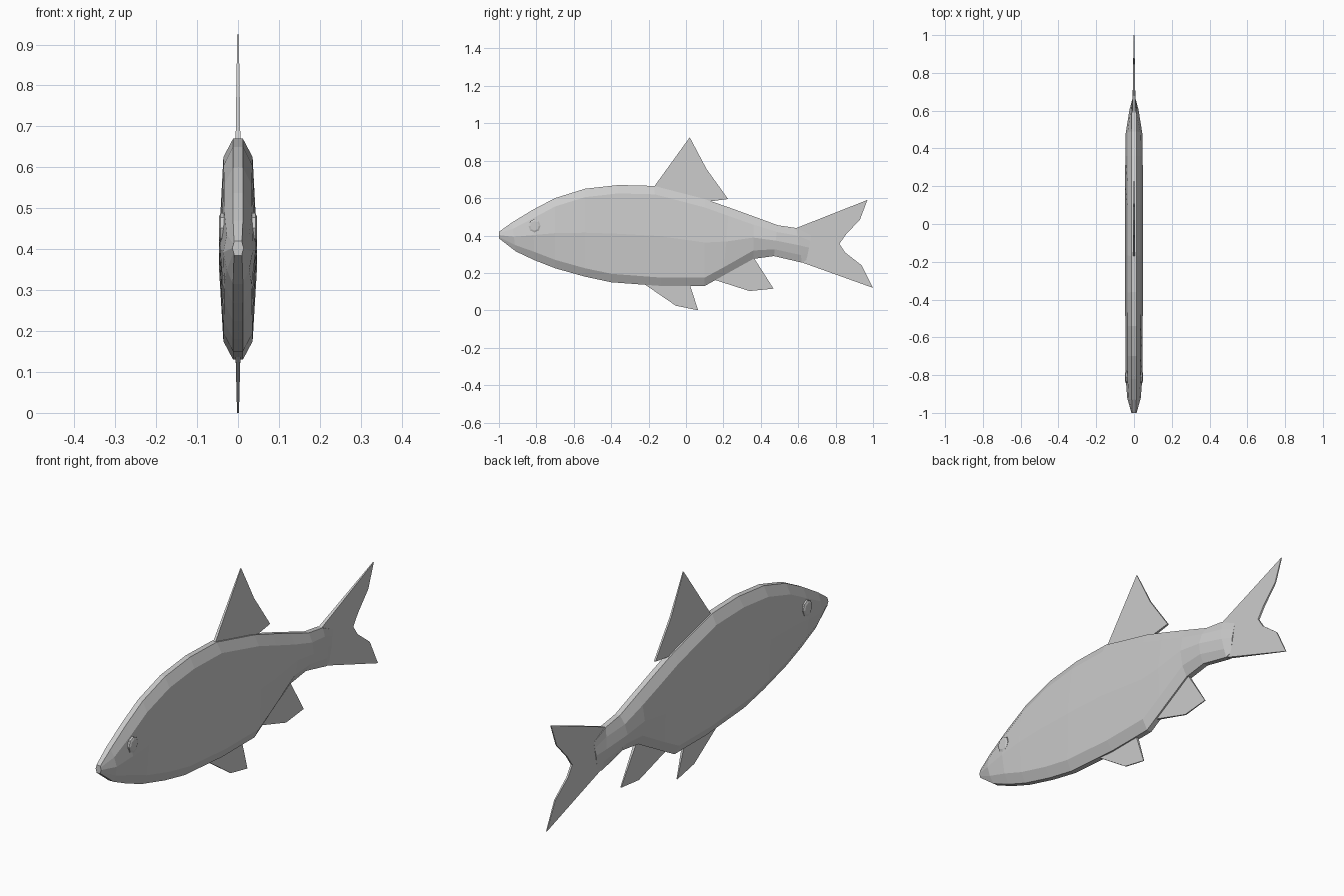
import bpy, bmesh
from math import cos, sin, tau


def finish(name, bm):
    bmesh.ops.recalc_face_normals(bm, faces=bm.faces)
    mesh = bpy.data.meshes.new(name)
    bm.to_mesh(mesh)
    bm.free()
    obj = bpy.data.objects.new(name, mesh)
    bpy.context.collection.objects.link(obj)
    return obj


def loft(name, rings):
    bm = bmesh.new()
    rows = [[bm.verts.new(p) for p in ring] for ring in rings]
    n = len(rows[0])
    for a, b in zip(rows, rows[1:]):
        for i in range(n):
            j = (i + 1) % n
            bm.faces.new((a[i], a[j], b[j], b[i]))
    bm.faces.new(rows[0])
    bm.faces.new(rows[-1])
    return finish(name, bm)


# Body: ten-sided chamfered sections (top y, top z, bottom y, bottom z, half width)
stations = [
    (-1.00, .420, -1.00, .385, .014),
    (-.93, .470, -.91, .315, .036),
    (-.82, .537, -.81, .268, .044),
    (-.70, .600, -.70, .225, .045),
    (-.54, .650, -.54, .180, .046),
    (-.36, .670, -.40, .150, .047),
    (-.17, .665, -.13, .130, .047),
    (.10, .595, .10, .130, .047),
    (.23, .550, .20, .186, .047),
    (.36, .503, .36, .275, .046),
    (.49, .455, .47, .290, .044),
    (.59, .440, .62, .255, .024),
    (.67, .400, .645, .270, .010),
]


def section(yt, zt, yb, zb, w):
    h = zt - zb
    f = min(.045, h * .22) / h          # chamfer height as a fraction
    flat = min(.012, w * .7)
    side = [(flat, 0), (w * .76, f), (w, .5), (w * .76, 1 - f), (flat, 1)]
    pts = side + [(-x, t) for x, t in reversed(side)]
    return [(x, yb + (yt - yb) * t, zb + h * t) for x, t in pts]


loft("body", [section(*s) for s in stations])


# Fins: thin plates tapering to the tips (y, z, half thickness)
def fin(name, outline):
    loft(name, [[(s * t, y, z) for y, z, t in outline] for s in (-1, 1)])


fin("dorsal_fin", [(-.175, .655, .006), (.02, .925, .002), (.11, .755, .004),
                   (.225, .595, .004), (.11, .58, .006), (-.05, .60, .006)])
fin("tail_fin", [(.55, .42, .009), (.59, .44, .008), (.97, .59, .002), (.93, .485, .003),
                 (.855, .405, .004), (.82, .355, .004), (.85, .31, .004),
                 (.94, .24, .003), (1.0, .12, .002), (.62, .256, .008), (.55, .29, .009)])
fin("pelvic_fin", [(-.23, .145, .006), (-.055, .025, .003), (.065, .0, .002),
                   (.02, .14, .006)])
fin("anal_fin", [(.13, .17, .006), (.34, .103, .003), (.468, .116, .002),
                 (.36, .285, .006), (.25, .25, .006)])

# Eyes: small faceted domes on both sides of the head
for side, label in ((1, "right"), (-1, "left")):
    rings = []
    for x, r in ((.030, .036), (.043, .036), (.047, .026)):
        rings.append([(side * x, -.81 + .9 * r * cos(tau * i / 8),
                       .452 + r * sin(tau * i / 8)) for i in range(8)])
    loft(label + "_eye", rings)
